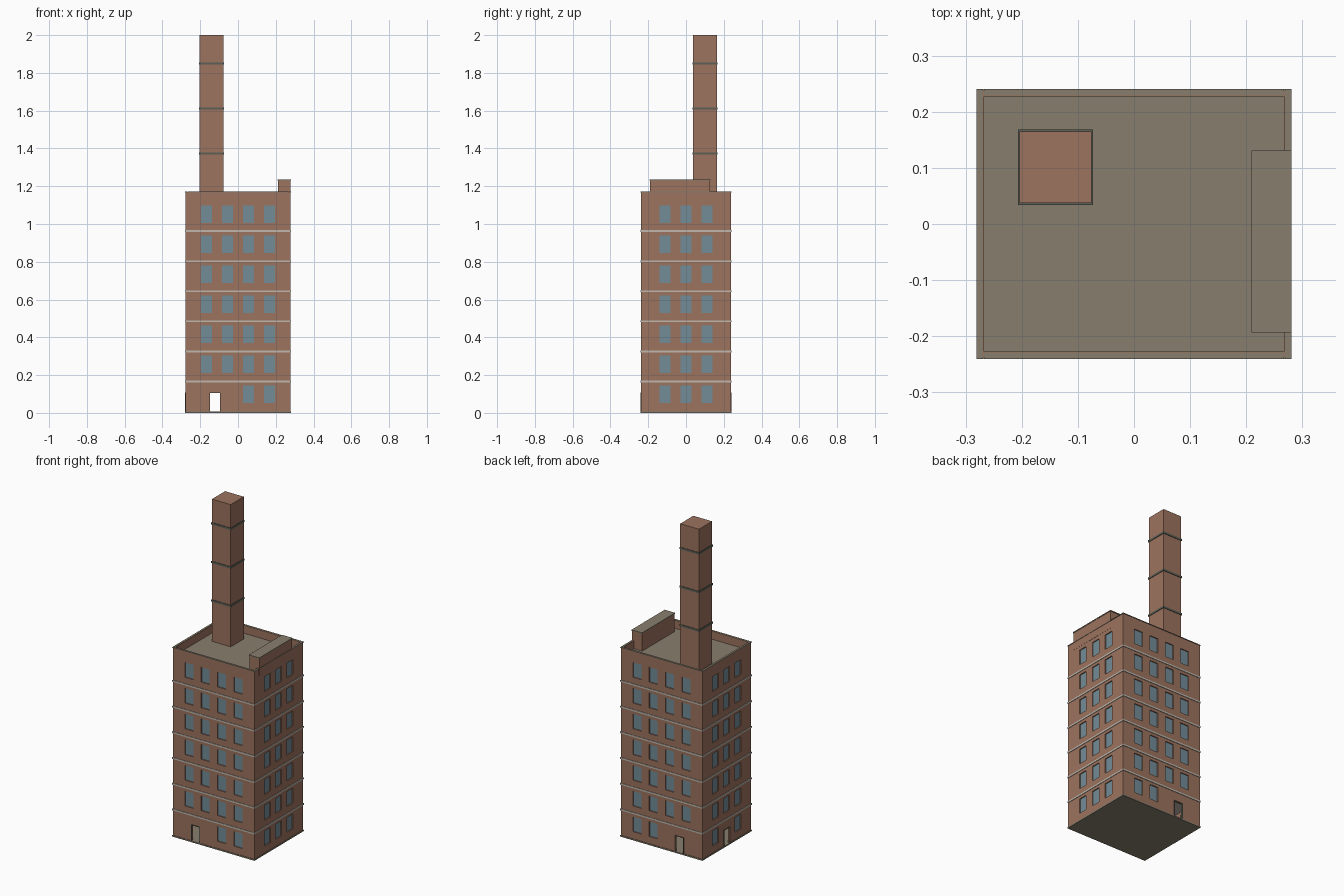
import bpy, bmesh, math
from mathutils import Matrix, Vector

cube = bpy.data.objects.get("Cube")
if cube:
    bpy.data.objects.remove(cube, do_unlink=True)


def material(name, hex_code):
    srgb = [int(hex_code[i:i + 2], 16) / 255 for i in (0, 2, 4)]
    color = [c / 12.92 if c < 0.04 else ((c + 0.055) / 1.055) ** 2.4 for c in srgb] + [1]
    m = bpy.data.materials.new(name)
    m.use_nodes = True
    m.diffuse_color = color
    m.node_tree.nodes["Principled BSDF"].inputs["Base Color"].default_value = color
    return m


brick = material("brick", "9c735e")
glass = material("window glass", "738c97")
concrete = material("concrete", "877e6d")
trim = material("light trim", "c0b9af")
metal = material("dark metal", "5c6056")


def finish(name, bm, mat):
    mesh = bpy.data.meshes.new(name)
    bm.to_mesh(mesh)
    bm.free()
    mesh.materials.append(mat)
    ob = bpy.data.objects.new(name, mesh)
    bpy.context.collection.objects.link(ob)
    return ob


def add_box(bm, x0, x1, y0, y1, z0, z1, turn=Matrix()):
    size = Matrix.Diagonal((x1 - x0, y1 - y0, z1 - z0, 1))
    centre = Matrix.Translation(((x0 + x1) / 2, (y0 + y1) / 2, (z0 + z1) / 2))
    bmesh.ops.create_cube(bm, size=1, matrix=turn @ centre @ size)


def box(name, mat, *bounds):
    bm = bmesh.new()
    add_box(bm, *bounds)
    return finish(name, bm, mat)


def quad(bm, turn, u0, u1, z0, z1, y):
    corners = ((u0, z0), (u1, z0), (u1, z1), (u0, z1))
    bm.faces.new([bm.verts.new(turn @ Vector((u, y, z))) for u, z in corners])


# Main dimensions
W, D = 0.278, 0.238
LIP = 0.003
BASE, FLOOR, FLOORS = 0.008, 0.159, 7
TOP, ROOF, WALL = 1.17, 1.121, 0.011
WIN_W, WIN_H = 0.029, 0.046
DOOR_W, DOOR_TOP = 0.027, 0.105

# Each wall: turn, half width, distance, window columns, door position
wide = (-0.167, -0.056, 0.056, 0.167)
narrow = (-0.111, 0, 0.111)
sides = [
    (0, W, D, wide, -0.122),
    (90, D, W, narrow, None),
    (180, W, D, wide, 0.122),
    (-90, D, W, narrow, 0),
]

# Brick walls with window and door openings, glass panes, door frames
walls, panes, frames = bmesh.new(), bmesh.new(), bmesh.new()
rows = [0.098 + FLOOR * i for i in range(FLOORS)]
z_cuts = sorted([BASE, DOOR_TOP, TOP] + [r + s * WIN_H for r in rows for s in (-1, 1)])
for angle, half, dist, columns, door in sides:
    turn = Matrix.Rotation(math.radians(angle), 4, 'Z')
    holes = []
    for i, z in enumerate(rows):
        for u in columns:
            if i == 0 and door is not None and abs(u - door) < 0.1:
                continue
            hole = (u - WIN_W, u + WIN_W, z - WIN_H, z + WIN_H)
            holes.append(hole)
            quad(panes, turn, *hole, -dist + 0.006)
    u_cuts = [-half, half] + [u + s * WIN_W for u in columns for s in (-1, 1)]
    if door is not None:
        a, b = door - DOOR_W, door + DOOR_W
        holes.append((a, b, BASE, DOOR_TOP))
        u_cuts += [a, b]
        y0, y1, t = -dist - LIP, -dist + WALL, 0.003
        add_box(frames, a - t, a, y0, y1, BASE, DOOR_TOP + t, turn)
        add_box(frames, b, b + t, y0, y1, BASE, DOOR_TOP + t, turn)
        add_box(frames, a, b, y0, y1, DOOR_TOP, DOOR_TOP + t, turn)
    u_cuts = sorted(set(u_cuts))
    for u0, u1 in zip(u_cuts, u_cuts[1:]):
        for z0, z1 in zip(z_cuts, z_cuts[1:]):
            u, z = (u0 + u1) / 2, (z0 + z1) / 2
            if not any(h[0] < u < h[1] and h[2] < z < h[3] for h in holes):
                quad(walls, turn, u0, u1, z0, z1, -dist)
bmesh.ops.remove_doubles(walls, verts=walls.verts, dist=0.0001)
wall_ob = finish("brick_walls", walls, brick)
solid = wall_ob.modifiers.new("thickness", 'SOLIDIFY')
solid.thickness = WALL
solid.offset = -1
solid.use_even_offset = True
finish("window_panes", panes, glass)
finish("door_frames", frames, metal)

# Ground slab, roof deck and light bands between the storeys
box("ground_slab", concrete, -W - LIP, W + LIP, -D - LIP, D + LIP, 0, BASE)
box("roof_deck", concrete, -W + 0.005, W - 0.005, -D + 0.005, D - 0.005, ROOF - 0.01, ROOF)
for i in range(1, FLOORS):
    z = BASE + FLOOR * i
    box(f"storey_band_{i}", trim, -W - LIP, W + LIP, -D - LIP, D + LIP, z - 0.005, z + 0.005)

# Parapet coping
coping = bmesh.new()
for s in (-1, 1):
    x = sorted((s * (W + LIP), s * (W - WALL + 0.002)))
    y = sorted((s * (D + LIP), s * (D - WALL + 0.002)))
    add_box(coping, *x, -D - LIP, D + LIP, TOP - 0.003, TOP + 0.001)
    add_box(coping, -W + WALL, W - WALL, *y, TOP - 0.003, TOP + 0.001)
finish("parapet_coping", coping, concrete)

# Roof housing on the left edge
box("roof_housing", brick, 0.211, W + 0.001, -0.19, 0.128, ROOF, 1.23)
box("roof_housing_cap", concrete, 0.209, W + LIP, -0.193, 0.131, 1.23, 1.236)

# Chimney with metal straps
CX, CY, R = -0.14, 0.101, 0.064
box("chimney", brick, CX - R, CX + R, CY - R, CY + R, ROOF, 2)
for i, z in enumerate((1.373, 1.611, 1.85)):
    r = R + LIP
    box(f"chimney_strap_{i + 1}", metal, CX - r, CX + r, CY - r, CY + r, z - 0.006, z + 0.006)
